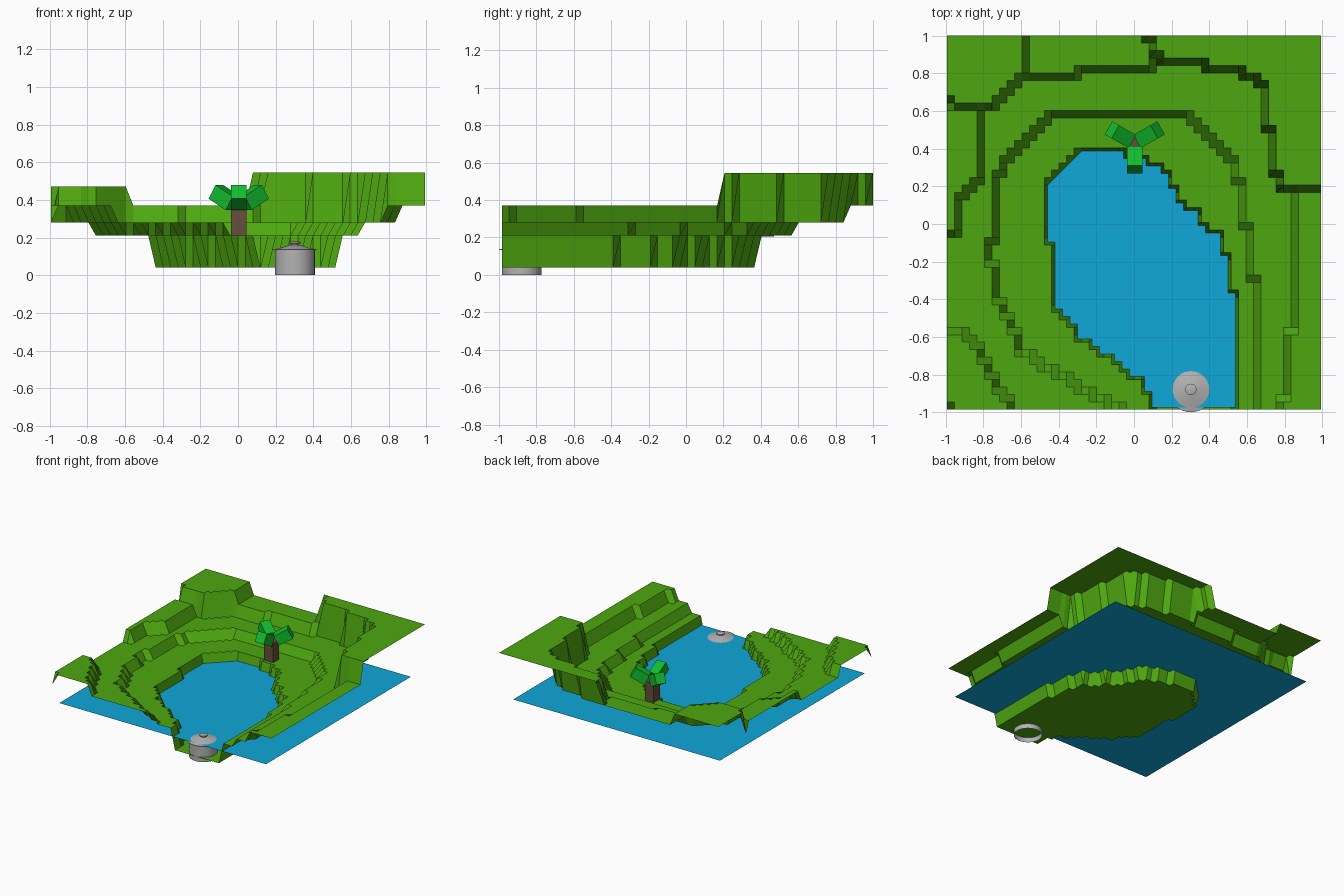
import bpy, bmesh, math
from mathutils import Matrix, Vector

if "Cube" in bpy.data.objects:
    bpy.data.objects.remove(bpy.data.objects["Cube"])


def material(name, r, g, b):
    m = bpy.data.materials.new(name)
    m.diffuse_color = (r, g, b, 1)
    m.use_nodes = True
    m.node_tree.nodes["Principled BSDF"].inputs["Base Color"].default_value = m.diffuse_color
    return m


GRASS = material("grass green", 0.077, 0.39, 0.005)
WATER = material("water blue", 0.005, 0.39, 0.70)
LEAF = material("leaf green", 0.006, 0.50, 0.028)
BARK = material("bark brown", 0.13, 0.08, 0.045)
METAL = material("metal grey", 0.45, 0.45, 0.45)


def add_object(name, bm, mat, smooth=False):
    me = bpy.data.meshes.new(name)
    bm.to_mesh(me)
    bm.free()
    me.materials.append(mat)
    ob = bpy.data.objects.new(name, me)
    bpy.context.collection.objects.link(ob)
    if smooth:
        bpy.ops.object.select_all(action='DESELECT')
        ob.select_set(True)
        bpy.context.view_layer.objects.active = ob
        bpy.ops.object.shade_smooth_by_angle(angle=math.radians(30))
    return ob


def box(name, size, mat, matrix):
    bm = bmesh.new()
    bmesh.ops.create_cube(bm, size=1, matrix=matrix @ Matrix.Diagonal((*size, 1)))
    return add_object(name, bm, mat)


def lathe(name, profile, centre, mat, sides=32):
    """Spin a (radius, z) profile around a vertical axis."""
    bm = bmesh.new()
    rings = []
    for r, z in profile:
        rings.append([bm.verts.new((centre[0] + r * math.cos(2 * math.pi * k / sides),
                                    centre[1] + r * math.sin(2 * math.pi * k / sides), z))
                      for k in range(sides)])
    for a, b in zip(rings, rings[1:]):
        for k in range(sides):
            n = (k + 1) % sides
            bm.faces.new((a[k], a[n], b[n], b[k]))
    return add_object(name, bm, mat, True), rings


def inside(x, y, poly):
    hit = False
    for (x1, y1), (x2, y2) in zip(poly, poly[1:] + poly[:1]):
        if (y1 > y) != (y2 > y) and x < x1 + (y - y1) * (x2 - x1) / (y2 - y1):
            hit = not hit
    return hit


# Terrace outlines: lake bed, lower bank, upper bank
LAKE = [(-.26, .375), (-.08, .375), (0, .34), (.12, .3), (.17, .26), (.2, .19), (.25, .1),
        (.33, .05), (.34, -.01), (.40, -.04), (.475, -.09), (.48, -.36), (.52, -.37),
        (.525, -.53), (.555, -.54), (.555, -1.1), (.11, -1.1), (.10, -.9), (.04, -.82),
        (-.04, -.76), (-.06, -.71), (-.13, -.7), (-.21, -.63), (-.29, -.6), (-.33, -.51),
        (-.41, -.46), (-.41, -.08), (-.445, -.07), (-.445, .225), (-.38, .3), (-.34, .34)]
BANK = [(-.41, .595), (.23, .595), (.32, .54), (.4, .48), (.47, .4), (.53, .34), (.54, .23),
        (.58, .2), (.58, 0), (.62, -.02), (.62, -.29), (.66, -.3), (.66, -1.1), (-.05, -1.1),
        (-.07, -.97), (-.2, -.92), (-.34, -.83), (-.48, -.75), (-.6, -.67), (-.66, -.53),
        (-.69, -.45), (-.73, -.37), (-.75, -.21), (-.78, -.2), (-.78, -.12), (-.73, -.08),
        (-.73, .24), (-.69, .32), (-.61, .4), (-.53, .48), (-.48, .55)]
RIM = [(.85, .2), (.775, .2), (.74, .3), (.74, .45), (.70, .55), (.70, .68), (.66, .75),
       (.6, .78), (.55, .83), (.38, .83), (.34, .87), (.13, .87), (.1, .835), (-.27, .835),
       (-.29, .795), (-.58, .795), (-.65, .74), (-.70, .70), (-.74, .63), (-.83, .62),
       (-.83, .24), (-.87, .21), (-.88, .16), (-.94, .14), (-.94, -.06), (-1.1, -.09),
       (-1.1, -.57), (-.90, -.57), (-.82, -.64), (-.77, -.77), (-.73, -.86), (-.66, -.95),
       (-.66, -1.1), (.78, -1.1), (.78, -.94), (.815, -.93), (.815, -.57), (.85, -.56)]
N, SIZE = 50, 1.985


def height(i, j, x, y):
    if (i, j) in ((0, 0), (0, 41)):        # small dips on the left edge
        return .28
    if inside(x, y, LAKE):
        return .04
    if inside(x, y, BANK):
        return .21
    if inside(x, y, RIM):
        return .28
    if y > .2 and x > .05 + (1 - y) * .8:   # back right plateau
        return .545
    if y > .625 and x < -.585:              # back left plateau
        return .47
    return .37


# Terraced ground: open height-field sheet
bm = bmesh.new()
grid = []
for j in range(N + 1):
    row = []
    for i in range(N + 1):
        x, y = -SIZE / 2 + SIZE * i / N, 1 - SIZE + SIZE * j / N
        row.append(bm.verts.new((x, y, height(i, j, x, y))))
    grid.append(row)
for j in range(N):
    for i in range(N):
        bm.faces.new((grid[j][i], grid[j][i + 1], grid[j + 1][i + 1], grid[j + 1][i]))
add_object("terraced_ground", bm, GRASS)

# Water sheet
bm = bmesh.new()
bmesh.ops.create_grid(bm, x_segments=1, y_segments=1, size=.936,
                      matrix=Matrix.Translation((0, -.038, .14)))
add_object("water", bm, WATER)

# Tree: square trunk and three raised leaf blocks
TX, TY = .004, .43
box("tree_trunk", (.08, .08, .16), BARK, Matrix.Translation((TX, TY, .285)))
for n, deg in enumerate((-90, 30, 150)):
    m = (Matrix.Translation((TX, TY, .413)) @ Matrix.Rotation(math.radians(deg), 4, 'Z')
         @ Matrix.Translation((.088, 0, 0)) @ Matrix.Rotation(math.radians(-30), 4, 'Y'))
    box(f"leaf_{n + 1}", (.12, .08, .085), LEAF, m)

# Metal drum at the outlet, open below, with a lid and knob
POT = (.302, -.878)
lathe("drum_body", [(.106, 0), (.106, .134)], POT, METAL)
lathe("drum_lid", [(.0005, .133), (.121, .133), (.121, .136), (.085, .142), (.03, .16),
                   (.0005, .163)], POT, METAL)
lathe("lid_knob", [(.018, .158), (.018, .166), (.03, .168), (.03, .177), (.022, .18),
                   (.0005, .18)], POT, METAL)
